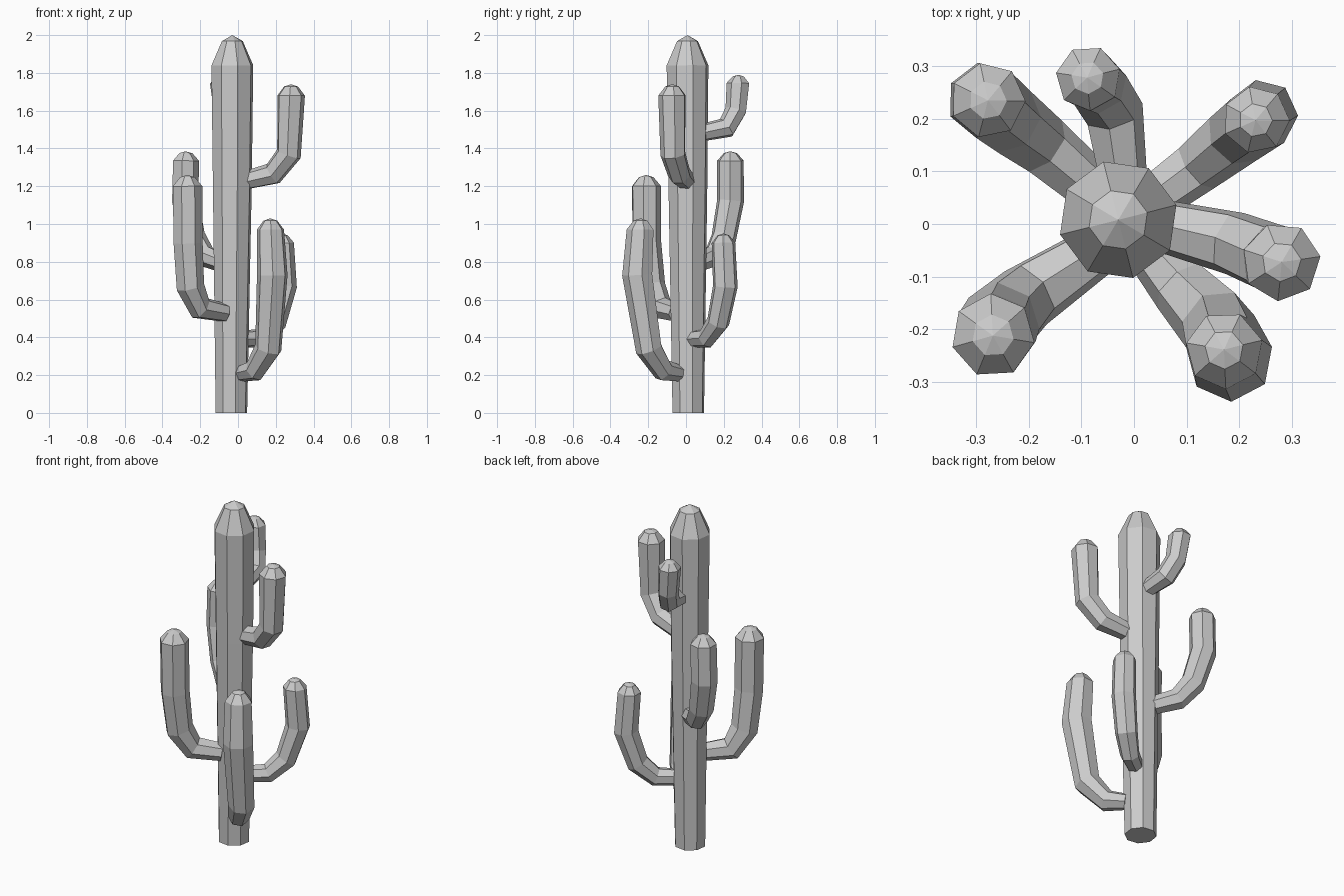
import bpy, bmesh, math
from mathutils import Vector

old = bpy.data.objects.get("Cube")
if old:
    bpy.data.objects.remove(old, do_unlink=True)

grey = bpy.data.materials.new("plain grey")
grey.use_nodes = True
grey.diffuse_color = (0.6, 0.6, 0.6, 1)
grey.node_tree.nodes["Principled BSDF"].inputs["Base Color"].default_value = (0.6, 0.6, 0.6, 1)


def limb(name, stations, sides, cap, phase=0.0):
    """Sweep a faceted tube through (x, y, z, radius) stations and close it with a blunt cap."""
    pts = [Vector(s[:3]) for s in stations]
    radii = [s[3] for s in stations]
    # The cap is one narrower ring just below the tip
    axis = (pts[-1] - pts[-2]).normalized()
    axis = (axis + Vector((0, 0, 2))).normalized()
    pts.append(pts[-1] + axis * cap * 0.8)
    radii.append(radii[-1] * 0.5)
    tip = pts[-2] + axis * cap

    bm = bmesh.new()
    rings = []
    tangent = (pts[1] - pts[0]).normalized()
    side = tangent.cross(Vector((0, 0, 1)))
    side = side.normalized() if side.length > 0.3 else Vector((1, 0, 0))
    for i, (p, r) in enumerate(zip(pts, radii)):
        ahead = pts[min(i + 1, len(pts) - 1)] - p
        behind = p - pts[max(i - 1, 0)]
        new = (ahead.normalized() + behind.normalized()).normalized()
        if i >= len(pts) - 2:
            new = axis
        # Carry the ring along the bend without twisting it
        side = tangent.rotation_difference(new) @ side
        tangent = new
        up = tangent.cross(side)
        turn = [phase + math.tau * k / sides for k in range(sides)]
        rings.append([bm.verts.new(p + r * (math.cos(a) * side + math.sin(a) * up)) for a in turn])
    for a, b in zip(rings, rings[1:]):
        for k in range(sides):
            n = (k + 1) % sides
            bm.faces.new((a[k], a[n], b[n], b[k]))
    top = bm.verts.new(tip)
    for k in range(sides):
        bm.faces.new((rings[-1][k], rings[-1][(k + 1) % sides], top))
    bm.faces.new(rings[0][::-1])
    bmesh.ops.recalc_face_normals(bm, faces=bm.faces)
    mesh = bpy.data.meshes.new(name)
    bm.to_mesh(mesh)
    bm.free()
    mesh.materials.append(grey)
    obj = bpy.data.objects.new(name, mesh)
    bpy.context.collection.objects.link(obj)
    return obj


# Trunk, slightly wider toward the top
limb("trunk", [(-0.035, 0.012, 0, 0.086), (-0.03, 0.01, 1.2, 0.106),
               (-0.03, 0.008, 1.84, 0.114)], 8, 0.16, 0.25)

# Arms, each leaving the trunk sideways and bending upward
limb("front_left_arm", [(0.02, -0.04, 0.21, 0.045), (0.09, -0.12, 0.225, 0.06),
                        (0.16, -0.195, 0.34, 0.073), (0.182, -0.255, 0.73, 0.083),
                        (0.172, -0.24, 0.97, 0.074)], 7, 0.06)
limb("left_arm", [(0.04, 0, 1.23, 0.05), (0.185, -0.035, 1.265, 0.062),
                  (0.268, -0.068, 1.37, 0.068), (0.28, -0.072, 1.68, 0.075)], 7, 0.06, 0.2)
limb("back_left_arm", [(0.01, 0.03, 0.39, 0.045), (0.12, 0.11, 0.395, 0.053),
                       (0.195, 0.17, 0.48, 0.062), (0.245, 0.208, 0.67, 0.067),
                       (0.232, 0.198, 0.9, 0.064)], 7, 0.05)
limb("back_arm", [(-0.02, 0.07, 1.48, 0.046), (-0.04, 0.215, 1.51, 0.058),
                  (-0.07, 0.265, 1.6, 0.058), (-0.087, 0.277, 1.745, 0.062)], 7, 0.045)
limb("back_right_arm", [(-0.07, 0.06, 0.79, 0.05), (-0.175, 0.15, 0.83, 0.06),
                        (-0.24, 0.2, 0.93, 0.068), (-0.283, 0.235, 1.12, 0.073),
                        (-0.278, 0.235, 1.335, 0.072)], 7, 0.05)
limb("front_right_arm", [(-0.07, -0.05, 0.53, 0.05), (-0.2, -0.135, 0.555, 0.066),
                         (-0.253, -0.185, 0.67, 0.076), (-0.265, -0.21, 0.9, 0.079),
                         (-0.268, -0.212, 1.2, 0.08)], 7, 0.06, 0.3)
